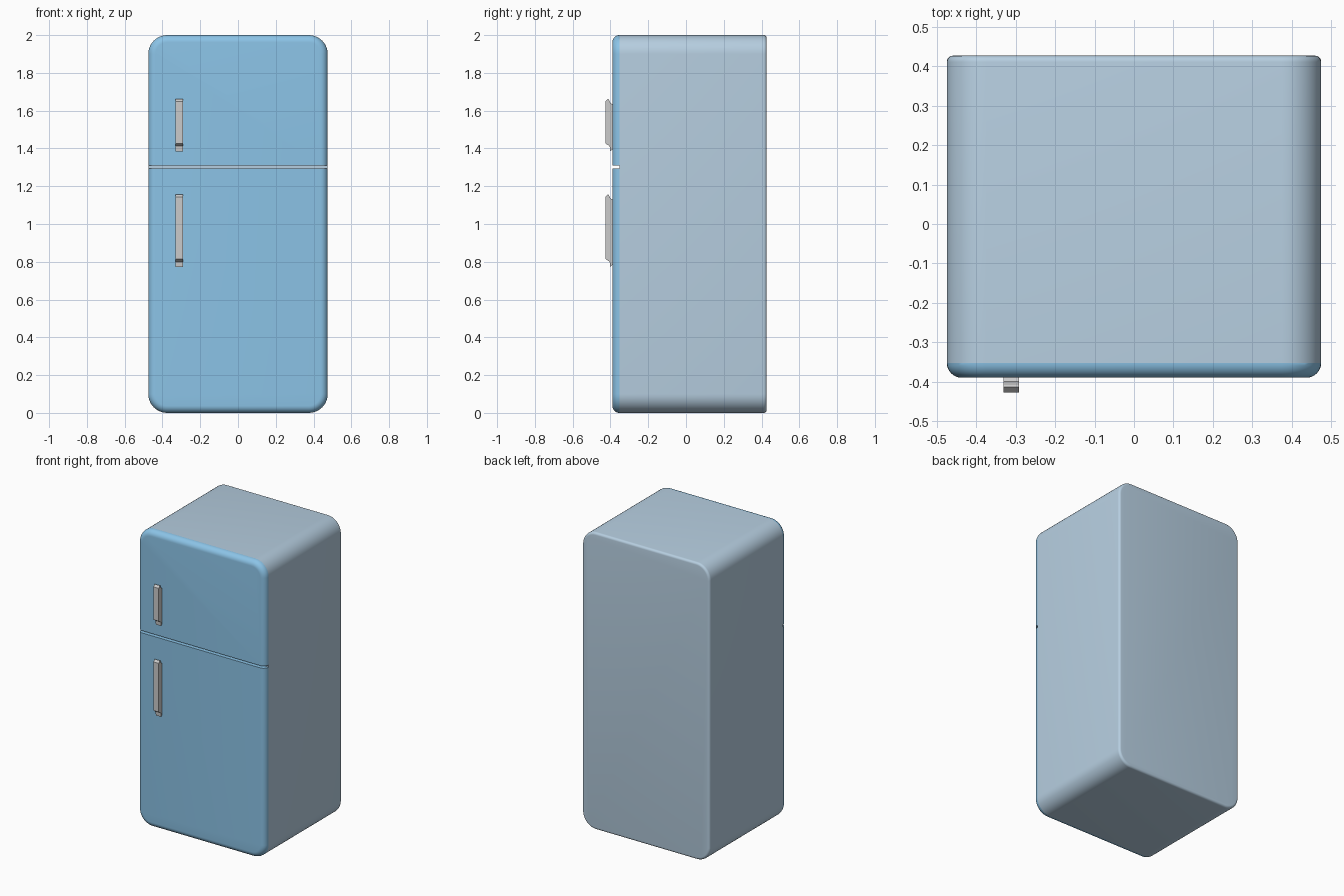
import bpy, bmesh
from math import sin, cos, pi, radians
from mathutils import Vector

if "Cube" in bpy.data.objects:
    bpy.data.objects.remove(bpy.data.objects["Cube"])


def material(name, color):
    m = bpy.data.materials.new(name)
    m.diffuse_color = color
    m.use_nodes = True
    m.node_tree.nodes["Principled BSDF"].inputs["Base Color"].default_value = m.diffuse_color
    return m


BODY_BLUE = material("pale_blue", (0.47, 0.62, 0.75, 1))
DOOR_BLUE = material("strong_blue", (0.26, 0.55, 0.80, 1))
HALF_W, HEIGHT, RADIUS = 0.475, 2.0, 0.1
GAP_LOW, GAP_HIGH = 1.294, 1.309


def finish(bm, name, mat=None, smooth=True):
    bmesh.ops.recalc_face_normals(bm, faces=bm.faces)
    mesh = bpy.data.meshes.new(name)
    bm.to_mesh(mesh)
    bm.free()
    obj = bpy.data.objects.new(name, mesh)
    bpy.context.collection.objects.link(obj)
    if mat:
        mesh.materials.append(mat)
    if smooth:
        bpy.ops.object.select_all(action='DESELECT')
        obj.select_set(True)
        bpy.context.view_layer.objects.active = obj
        bpy.ops.object.shade_smooth_by_angle(angle=radians(35))
    return obj


def rounded_loft(sections, steps=10):
    """Rounded rectangles in xz, given as (y, inset), joined along y."""
    bm = bmesh.new()
    rings = []
    for y, inset in sections:
        r = RADIUS - inset
        cx = HALF_W - RADIUS
        ring = []
        for k, (sx, sz) in enumerate(((1, 1), (-1, 1), (-1, -1), (1, -1))):
            cz = HEIGHT / 2 + sz * (HEIGHT / 2 - RADIUS)
            for i in range(steps + 1):
                a = (k + i / steps) * pi / 2
                ring.append(bm.verts.new((sx * cx + r * cos(a), y, cz + r * sin(a))))
        rings.append(ring)
    for a, b in zip(rings, rings[1:]):
        for i in range(len(a)):
            j = (i + 1) % len(a)
            bm.faces.new((a[i], a[j], b[j], b[i]))
    bm.faces.new(rings[0])
    bm.faces.new(rings[-1])
    return bm


def quarter(y_edge, r, direction, steps=8):
    """Rounded edge ending at y_edge, as (y, inset) pairs."""
    return [(y_edge - direction * r * (1 - sin(t)), r * (1 - cos(t)))
            for t in (pi / 2 * i / steps for i in range(steps + 1))]


# Cabinet with a softly rounded back edge
finish(rounded_loft([(-0.352, 0)] + quarter(0.427, 0.016, 1, 5)), "cabinet", BODY_BLUE)

# Freezer and fridge doors: one rounded slab cut at the gap
for name, z, side in (("freezer_door", GAP_HIGH, -1), ("fridge_door", GAP_LOW, 1)):
    bm = rounded_loft([(-0.352, 0)] + quarter(-0.39, 0.038, -1))
    bmesh.ops.bisect_plane(bm, geom=bm.verts[:] + bm.edges[:] + bm.faces[:],
                           plane_co=(0, 0, z), plane_no=(0, 0, side), clear_outer=True)
    bmesh.ops.holes_fill(bm, edges=[e for e in bm.edges if e.is_boundary], sides=0)
    finish(bm, name, DOOR_BLUE)

# Handles: side profile extruded across x
for name, lo, hi in (("freezer_handle", 1.385, 1.662), ("fridge_handle", 0.773, 1.157)):
    profile = [(-0.388, lo + 0.012), (-0.402, lo), (-0.404, lo + 0.027),
               (-0.427, lo + 0.042), (-0.427, hi - 0.014), (-0.414, hi),
               (-0.409, hi - 0.003), (-0.400, hi - 0.022), (-0.388, hi - 0.028)]
    bm = bmesh.new()
    face = bm.faces.new([bm.verts.new((-0.331, y, z)) for y, z in profile])
    ext = bmesh.ops.extrude_face_region(bm, geom=[face])
    bmesh.ops.translate(bm, vec=Vector((0.039, 0, 0)),
                        verts=[g for g in ext["geom"] if isinstance(g, bmesh.types.BMVert)])
    finish(bm, name, smooth=False)
